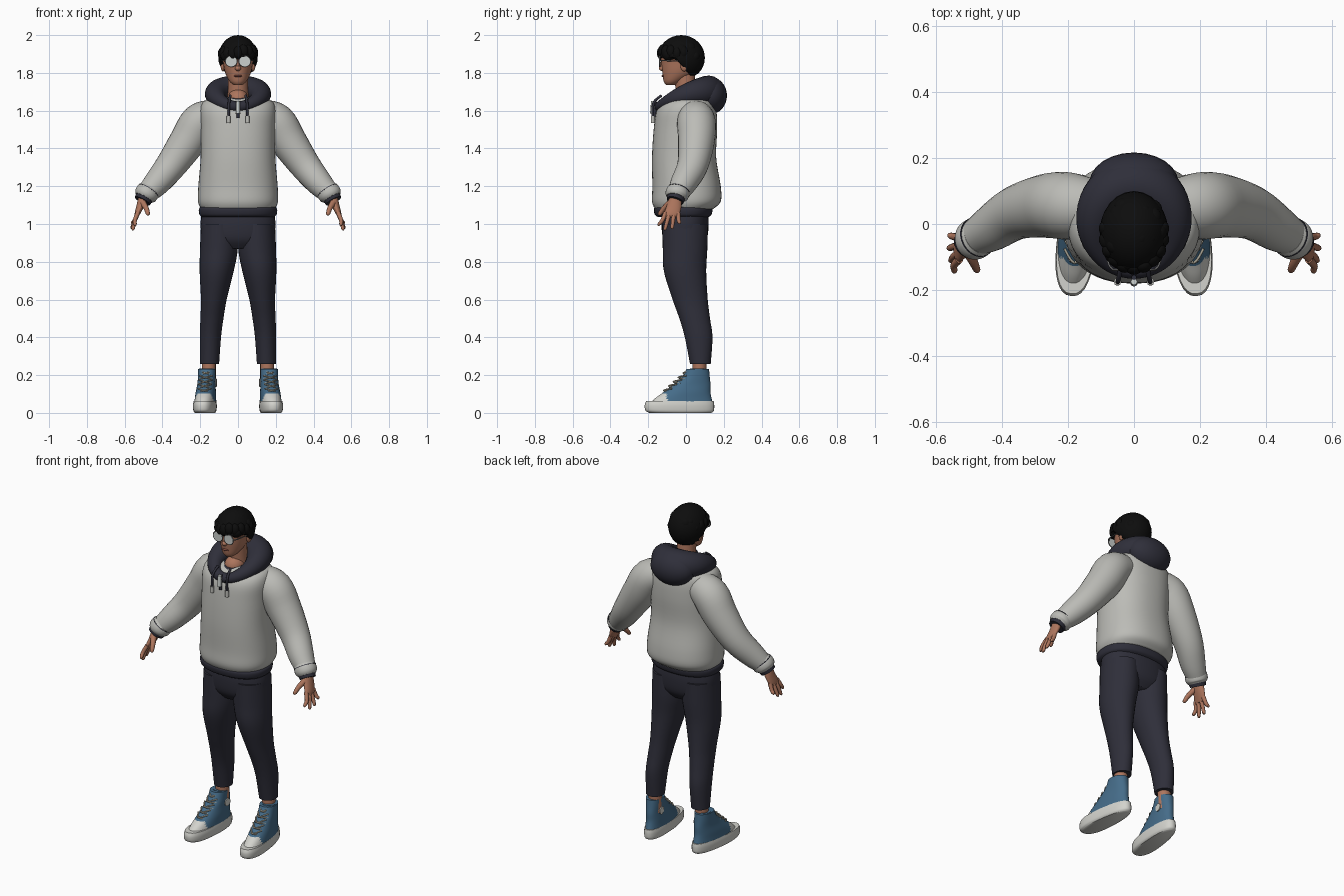
import bpy, bmesh, math, random
from mathutils import Vector, Matrix

if "Cube" in bpy.data.objects:
    bpy.data.objects.remove(bpy.data.objects["Cube"])
random.seed(4)


def material(name, *rgb):
    m = bpy.data.materials.new(name)
    m.use_nodes = True
    m.diffuse_color = (*rgb, 1)
    m.node_tree.nodes["Principled BSDF"].inputs["Base Color"].default_value = (*rgb, 1)
    return m


FLEECE = material("pale grey fleece", .5, .5, .47)
NAVY = material("dark navy cloth", .028, .028, .042)
BLACK = material("black hair", .004, .004, .004)
SKIN = material("skin", .42, .18, .11)
BLUE = material("blue canvas", .06, .15, .25)
RUBBER = material("white rubber", .65, .65, .61)
LENS = material("pale lens", .6, .63, .61)
LACE = material("beige lace", .48, .45, .36)
LIP = material("lip", .25, .08, .06)
METAL = material("grey metal", .2, .2, .2)


def finish(name, bm, mats, mirror=False, matrix=None, rule=None):
    """Turn a bmesh into a smooth object, optionally mirrored across x."""
    mats = mats if isinstance(mats, tuple) else (mats,)
    bmesh.ops.recalc_face_normals(bm, faces=bm.faces)
    for f in bm.faces:
        f.smooth = True
        if rule:
            f.material_index = rule(f.calc_center_median())
    if matrix:
        bm.transform(matrix)
    me = bpy.data.meshes.new(name)
    bm.to_mesh(me)
    bm.free()
    me.set_sharp_from_angle(angle=math.radians(50))
    for m in mats:
        me.materials.append(m)
    ob = bpy.data.objects.new(name, me)
    bpy.context.collection.objects.link(ob)
    if mirror:
        ob.modifiers.new("mirror", 'MIRROR')
    return ob


def spline(keys, steps=5):
    """Catmull-Rom interpolation of tuples."""
    out = []
    for i in range(len(keys) - 1):
        ks = [keys[min(max(i + j, 0), len(keys) - 1)] for j in (-1, 0, 1, 2)]
        for s in range(steps):
            t = s / steps
            out.append(tuple(.5 * (2*b + (c-a)*t + (2*a - 5*b + 4*c - d)*t*t
                                   + (3*b - a - 3*c + d)*t**3) for a, b, c, d in zip(*ks)))
    return out + [tuple(keys[-1])]


def skin(name, rings, mats, loop=False, **kw):
    bm = bmesh.new()
    vs = [[bm.verts.new(p) for p in r] for r in rings]
    n = len(vs[0])
    for k in range(len(vs) if loop else len(vs) - 1):
        a, b = vs[k], vs[(k + 1) % len(vs)]
        for i in range(n):
            bm.faces.new((a[i], a[(i+1) % n], b[(i+1) % n], b[i]))
    if not loop:
        bm.faces.new(vs[0])
        bm.faces.new(vs[-1])
    return finish(name, bm, mats, **kw)


def stack(name, keys, mats, power=2, n=32, flare=0, **kw):
    """Level cross-sections: x, y, z, half width, half depth."""
    def pt(k, a):
        c, s = math.cos(a), math.sin(a)
        sx, sy = (math.copysign(abs(v) ** (2 / power), v) for v in (c, s))
        return (k[0] + k[3] * sx * (1 - flare * sy), k[1] + k[4] * sy, k[2])
    return skin(name, [[pt(k, math.tau * i / n) for i in range(n)] for k in spline(keys)], mats, **kw)


def tube(name, keys, mats, n=16, **kw):
    """Round tube along keys: x, y, z, radius."""
    ks = spline(keys, 4)
    ref = Vector((0, 0, 1 if keys[-1][2] > keys[0][2] else -1))
    rings = []
    for i, k in enumerate(ks):
        t = Vector(ks[min(i+1, len(ks)-1)][:3]) - Vector(ks[max(i-1, 0)][:3])
        q = ref.rotation_difference(t.normalized())
        rings.append([Vector(k[:3]) + q @ Vector((math.cos(a), math.sin(a), 0)) * k[3]
                      for a in (math.tau * j / n for j in range(n))])
    return skin(name, rings, mats, **kw)


def hoop(name, path, mats, n=16, **kw):
    """Closed tube around its own centre: x, y, z, radius."""
    ps = [Vector(p[:3]) for p in path]
    mid = sum(ps, Vector()) / len(ps)
    rings = []
    for i, p in enumerate(ps):
        t = (ps[(i+1) % len(ps)] - ps[i-1]).normalized()
        side = t.cross((p - mid).cross(t)).normalized()
        up = t.cross(side)
        rings.append([p + (side * math.cos(a) + up * math.sin(a)) * path[i][3]
                      for a in (math.tau * j / n for j in range(n))])
    return skin(name, rings, mats, loop=True, **kw)


def blobs(name, items, mats, floor=None, **kw):
    """One object made of ellipsoids: centre, radii."""
    bm = bmesh.new()
    for c, r in items:
        m = Matrix.Translation(c) @ Matrix.Diagonal((*r, 1))
        bmesh.ops.create_uvsphere(bm, u_segments=24, v_segments=16, radius=1, matrix=m)
    if floor:
        for v in bm.verts:
            v.co.z = max(v.co.z, floor(v.co))
    return finish(name, bm, mats, **kw)


# Head and face
stack("head", [(0, -.08, 1.735, .022, .025), (0, -.068, 1.755, .045, .05), (0, -.035, 1.8, .068, .09),
               (0, -.025, 1.85, .078, .105), (0, -.025, 1.9, .082, .108), (0, -.025, 1.95, .06, .08)], SKIN)
tube("neck", [(0, .015, 1.6, .06), (0, 0, 1.7, .054), (0, -.01, 1.82, .055)], SKIN)
blobs("neck_base", [((0, -.03, 1.66), (.055, .06, .055))], SKIN)
blobs("nose", [((0, -.126, 1.824), (.016, .018, .014)), ((0, -.12, 1.845), (.009, .015, .03))], SKIN)
blobs("lips", [((0, -.121, 1.784), (.022, .009, .006))], LIP)
blobs("ear", [((.08, -.01, 1.838), (.012, .02, .03))], SKIN, mirror=True)

# Hair: a cap with a stepped lower edge, a fringe and rounded tufts
def hairline(p):
    return 1.885 - .1 * min(max((p.y + .06) / .08, 0), 1)

blobs("hair_cap", [((0, -.025, 1.88), (.104, .125, .12))], BLACK, floor=hairline)
tufts = []
for i in range(11):
    a = math.radians(-100 + 20 * i)
    tufts.append(((.08 * math.sin(a), -.03 - .098 * math.cos(a), 1.908 + random.uniform(-.01, .008)),
                  (.028, .026, .036)))
for i in range(26):
    d = Vector((random.uniform(-1, 1), random.uniform(-1, 1), random.uniform(0, 1))).normalized()
    r = random.uniform(.028, .036)
    tufts.append(((.078 * d.x, -.025 + .092 * d.y, 1.88 + .084 * d.z), (r, r, r)))
blobs("hair_tufts", tufts, BLACK)

# Glasses
ring = [(math.cos(math.tau * i / 24), math.sin(math.tau * i / 24)) for i in range(24)]
skin("lens", [[(.036 + .029 * c, y, 1.861 + .027 * s) for c, s in ring] for y in (-.142, -.137)],
     LENS, mirror=True)
hoop("rim", [(.036 + .03 * c, -.139, 1.861 + .028 * s, .003) for c, s in ring], METAL, n=8, mirror=True)
tube("temple", [(.064, -.138, 1.866, .003), (.08, -.11, 1.865, .003), (.086, 0, 1.86, .003)],
     METAL, n=8, mirror=True)

# Hoodie body, hem and sleeves
stack("hoodie_body", [(0, -.01, 1.08, .195, .155), (0, .002, 1.12, .212, .182), (0, .003, 1.2, .21, .181),
                      (0, -.01, 1.35, .198, .17), (0, -.003, 1.5, .198, .168), (0, .003, 1.6, .2, .158),
                      (0, .015, 1.65, .18, .13), (0, .02, 1.67, .12, .09)], FLEECE, power=2.3, n=48)
stack("hoodie_hem", [(0, -.015, 1.037, .19, .135), (0, -.015, 1.05, .204, .15),
                     (0, -.015, 1.08, .207, .155), (0, -.015, 1.095, .19, .14)], NAVY, power=2.3, n=48)
tube("sleeve", [(.12, .05, 1.575, .085), (.2, .055, 1.54, .102), (.265, .055, 1.44, .097),
                (.355, .035, 1.31, .082), (.43, -.012, 1.218, .07), (.478, -.04, 1.168, .057)],
     FLEECE, n=28, mirror=True)
tube("cuff", [(.468, -.036, 1.185, .055), (.478, -.042, 1.17, .062), (.49, -.05, 1.152, .061),
              (.498, -.054, 1.138, .05)], FLEECE, n=28, mirror=True)
tube("cuff_seam", [(.473, -.039, 1.177, .0615), (.475, -.04, 1.174, .0625)], NAVY, n=28, mirror=True)
tube("wrist_band", [(.492, -.05, 1.148, .05), (.506, -.058, 1.122, .045)], NAVY, n=28, mirror=True)

# Hood lying around the neck, with a hanging pouch
loop = []
for i in range(48):
    c, s = math.cos(math.tau * i / 48), math.sin(math.tau * i / 48)
    loop.append((.117 * s, -.01 + .128 * c, 1.68 + .04 * c - .018 * c * c, .056 + .028 * c))
hoop("hood_roll", loop, NAVY, n=20)
blobs("hood_pouch", [((0, .125, 1.68), (.135, .092, .1))], NAVY)
blobs("hood_lining", [((0, 0, 1.645), (.11, .11, .035))], NAVY)

# Drawstrings and zip
tube("drawstring", [(.04, -.13, 1.68, .007), (.048, -.172, 1.64, .007), (.05, -.175, 1.56, .007)],
     NAVY, n=10, mirror=True)
tube("drawstring_end", [(.05, -.175, 1.572, .011), (.05, -.176, 1.535, .011)], FLEECE, n=10, mirror=True)
tube("zip_line", [(0, -.162, 1.65, .008), (0, -.166, 1.56, .008)], NAVY, n=8)
tube("zip_pull", [(0, -.175, 1.65, .01), (0, -.178, 1.585, .012)], LENS, n=8)

# Hands
stack("palm", [(.5, -.055, 1.15, .026, .03), (.515, -.062, 1.1, .022, .039),
               (.532, -.075, 1.055, .015, .042), (.536, -.078, 1.038, .009, .036)], SKIN, mirror=True)
tips = [(.545, -.142, .99), (.555, -.11, .968), (.56, -.073, .975), (.558, -.035, 1.0)]
for finger, i in zip(("index", "middle", "ring", "little"), range(4)):
    x, y, z = tips[i]
    base = -.108 + .022 * i
    tube(finger + "_finger", [(.53, base, 1.06, .012), (.546, (base + y) / 2, 1.02, .011),
                              (x, y, z + .008, .009), (x, y, z, .004)], SKIN, n=10, mirror=True)
tube("thumb", [(.505, -.08, 1.115, .018), (.487, -.115, 1.085, .014), (.477, -.138, 1.055, .011),
               (.475, -.142, 1.046, .005)], SKIN, n=10, mirror=True)

# Trousers and ankles
stack("trouser_hips", [(0, -.005, 1.07, .19, .12), (0, -.005, 1.0, .198, .125),
                       (0, -.005, .92, .185, .115), (0, -.005, .87, .12, .08)], NAVY, power=2.3)
stack("trouser_leg", [(.1, -.005, 1.0, .096, .12), (.101, -.005, .87, .1, .118), (.113, -.005, .75, .09, .112),
                      (.128, .022, .6, .068, .093), (.138, .046, .5, .061, .081), (.146, .067, .4, .056, .073),
                      (.15, .076, .26, .05, .055)], NAVY, mirror=True)
tube("ankle", [(.155, .07, .15, .037), (.154, .072, .29, .037)], SKIN, mirror=True)

# Shoes, turned slightly outward
turn = Matrix.Translation((.163, .07, 0)) @ Matrix.Rotation(math.radians(5.5), 4, 'Z') @ Matrix.Translation((0, -.07, 0))
shoe = dict(mirror=True, matrix=turn)
stack("shoe_sole", [(0, -.03, 0, .05, .165), (0, -.034, .012, .057, .182), (0, -.035, .04, .059, .185),
                    (0, -.033, .062, .056, .18)], RUBBER, power=2.4, flare=.1, **shoe)
stack("shoe_upper", [(0, -.025, .05, .056, .168), (0, -.013, .08, .054, .148), (0, .005, .11, .052, .125),
                     (0, .03, .15, .047, .1), (0, .052, .19, .046, .074), (0, .062, .232, .046, .06)],
      (BLUE, RUBBER), power=2.2, n=48, flare=.06, rule=lambda c: int(c.y < -.105 and c.z < .105), **shoe)
tube("shoe_collar", [(0, .062, .225, .042), (0, .062, .234, .042)], BLUE, **shoe)
for i in range(5):
    y, z = -.115 + .026 * i, .115 + .023 * i
    for side in (-1, 1):
        tube("shoe_lace", [(-.034 * side, y + .03, z - .006, .004), (0, y - .004, z + .004, .004),
                           (.034 * side, y + .036, z + .014, .004)], LACE, n=8, **shoe)
skin("shoe_patch", [[(x, .07 + .022 * c, .16 + .022 * s) for c, s in ring] for x in (-.05, -.044)],
     RUBBER, **shoe)
